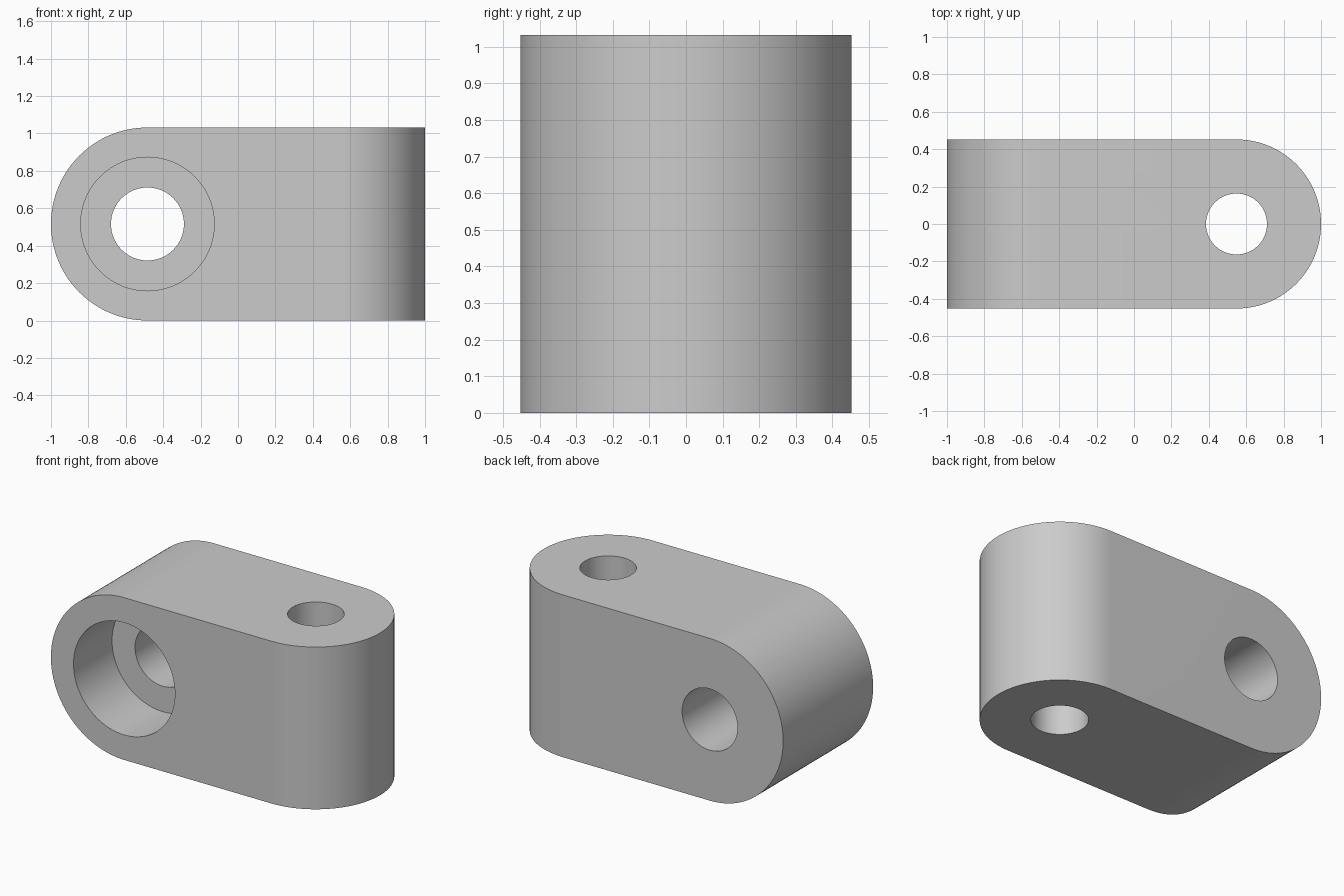
import bpy, bmesh, math
from mathutils import Vector, Matrix

if "Cube" in bpy.data.objects:
    bpy.data.objects.remove(bpy.data.objects["Cube"], do_unlink=True)

HEIGHT, DEPTH = 1.032, 0.904
R_PIVOT, R_POST = HEIGHT / 2, DEPTH / 2       # rounded end radii
X_PIVOT, X_POST = -1 + R_PIVOT, 1 - R_POST    # rounded end centres
MARGIN = 0.2                                  # cutter overshoot

grey = bpy.data.materials.new("plain_grey")
grey.use_nodes = True
grey.diffuse_color = (0.6, 0.6, 0.6, 1)
grey.node_tree.nodes["Principled BSDF"].inputs["Base Color"].default_value = (0.6, 0.6, 0.6, 1)


def make_object(name, bm):
    bmesh.ops.recalc_face_normals(bm, faces=bm.faces)
    mesh = bpy.data.meshes.new(name)
    bm.to_mesh(mesh)
    bm.free()
    mesh.materials.append(grey)
    obj = bpy.data.objects.new(name, mesh)
    bpy.context.collection.objects.link(obj)
    return obj


def prism(name, outline, extrude):
    bm = bmesh.new()
    face = bm.faces.new([bm.verts.new(p) for p in outline])
    grown = bmesh.ops.extrude_face_region(bm, geom=[face])
    verts = [g for g in grown["geom"] if isinstance(g, bmesh.types.BMVert)]
    bmesh.ops.translate(bm, verts=verts, vec=Vector(extrude))
    return make_object(name, bm)


def cylinder(name, radius, length, centre, along_y=False):
    bm = bmesh.new()
    turn = Matrix.Rotation(math.pi / 2 if along_y else 0, 4, "X")
    bmesh.ops.create_cone(bm, cap_ends=True, segments=96, radius1=radius, radius2=radius,
                          depth=length, matrix=Matrix.Translation(centre) @ turn)
    return make_object(name, bm)


def half_round(x, radius, far_x, steps=64):
    """Round end at x, straight sides running on to far_x."""
    side = math.copysign(1, x - far_x)
    arc = [math.pi * (i / steps - 0.5) for i in range(steps + 1)]
    pts = [(x + side * radius * math.cos(a), radius * math.sin(a)) for a in arc]
    return pts + [(far_x, radius), (far_x, -radius)]


def cut(target, cutter, operation):
    cutter.hide_render = True
    mod = target.modifiers.new(cutter.name, "BOOLEAN")
    mod.operation, mod.solver, mod.object = operation, "EXACT", cutter
    bpy.ops.object.select_all(action="DESELECT")
    target.select_set(True)
    bpy.context.view_layer.objects.active = target
    bpy.ops.object.modifier_apply(modifier=mod.name)
    bpy.data.objects.remove(cutter, do_unlink=True)


# Body: pivot end rounded in side profile, post end rounded in plan
body = prism("link_body",
             [(x, -DEPTH / 2, z + R_PIVOT) for x, z in half_round(X_PIVOT, R_PIVOT, 1 + MARGIN)],
             (0, DEPTH, 0))
# The plan shape trims only the post end, so it starts at mid length
trim = prism("post_trim",
             [(x, y, -MARGIN) for x, y in half_round(X_POST, R_POST, -1 - MARGIN)],
             (0, 0, HEIGHT + 2 * MARGIN))
cut(body, trim, "INTERSECT")

# Vertical bore, cross bore and the counterbore in the front
BORE_DEPTH = 0.387
cut(body, cylinder("post_bore", 0.163, HEIGHT + MARGIN, (X_POST, 0, R_PIVOT)), "DIFFERENCE")
cut(body, cylinder("pivot_bore", 0.195, DEPTH + MARGIN, (X_PIVOT, 0, R_PIVOT), True), "DIFFERENCE")
length = BORE_DEPTH + MARGIN
cut(body, cylinder("counterbore", 0.357, length,
                   (X_PIVOT, -DEPTH / 2 + BORE_DEPTH - length / 2, R_PIVOT), True), "DIFFERENCE")

body.select_set(True)
bpy.context.view_layer.objects.active = body
bpy.ops.object.shade_smooth_by_angle(angle=math.radians(30))
